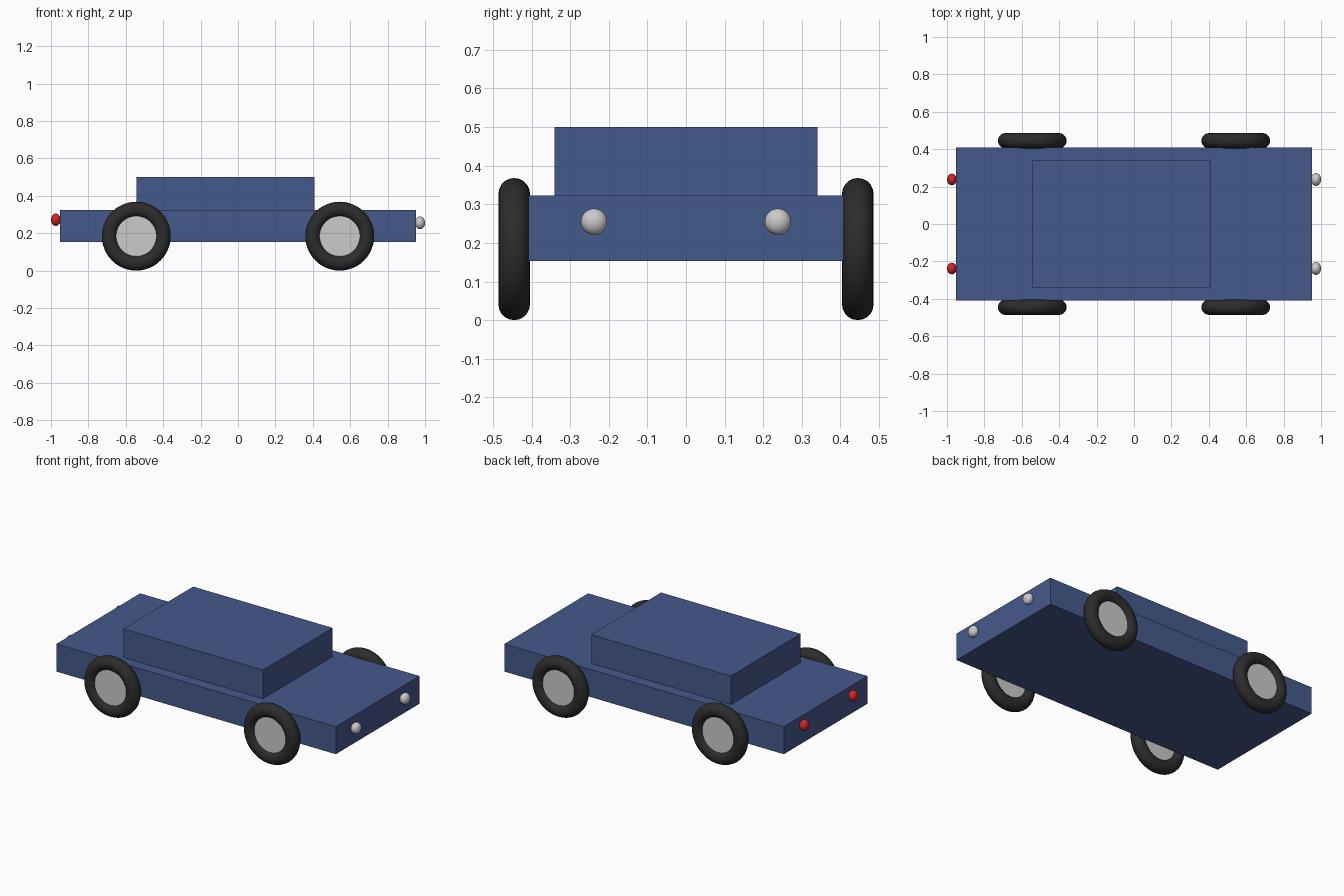
import bpy
from math import pi

if "Cube" in bpy.data.objects:
    bpy.data.objects.remove(bpy.data.objects["Cube"])


def material(name, rgb):
    m = bpy.data.materials.new(name)
    m.diffuse_color = (*rgb, 1)
    m.use_nodes = True
    m.node_tree.nodes["Principled BSDF"].inputs["Base Color"].default_value = m.diffuse_color
    return m


BLUE = material("blue paint", (0.06, 0.10, 0.26))
BLACK = material("black rubber", (0.025, 0.025, 0.025))
SILVER = material("silver", (0.75, 0.75, 0.76))
GREY = material("lamp grey", (0.55, 0.55, 0.55))
RED = material("lamp red", (0.65, 0.02, 0.02))


def finish(name, mat, smooth=False):
    ob = bpy.context.object
    ob.name = name
    ob.data.materials.append(mat)
    if smooth:
        bpy.ops.object.shade_smooth_by_angle()
    return ob


def box(name, x0, x1, half_y, z0, z1):
    bpy.ops.mesh.primitive_cube_add(size=1, location=((x0 + x1) / 2, 0, (z0 + z1) / 2))
    bpy.context.object.scale = (x1 - x0, 2 * half_y, z1 - z0)
    bpy.ops.object.transform_apply(location=False, rotation=False, scale=True)
    finish(name, BLUE)


def lamp(name, loc, radii, mat):
    bpy.ops.mesh.primitive_uv_sphere_add(segments=32, ring_count=16, radius=1, location=loc)
    bpy.context.object.scale = radii
    bpy.ops.object.transform_apply(location=False, rotation=False, scale=True)
    finish(name, mat, True)


# Lower body and cabin
box("body", -0.953, 0.953, 0.408, 0.153, 0.323)
box("cabin", -0.544, 0.408, 0.34, 0.323, 0.50)

for side, s in (("right", -1), ("left", 1)):
    # Wheels: round tyre with a flat hub disc
    for end, x in (("front", 0.544), ("rear", -0.544)):
        loc, rot = (x, s * 0.445, 0.184), (pi / 2, 0, 0)
        bpy.ops.mesh.primitive_torus_add(location=loc, rotation=rot, major_radius=0.143,
                                         minor_radius=0.041, major_segments=48, minor_segments=20)
        finish(f"{end}_{side}_tyre", BLACK, True)
        bpy.ops.mesh.primitive_cylinder_add(vertices=48, radius=0.108, depth=0.04,
                                            location=loc, rotation=rot)
        finish(f"{end}_{side}_hub", SILVER, True)

    # Lamps at both ends
    lamp(f"{side}_headlamp", (0.973, s * 0.238, 0.255), (0.027, 0.034, 0.034), GREY)
    lamp(f"{side}_tail_lamp", (-0.974, s * 0.238, 0.272), (0.026, 0.031, 0.033), RED)
